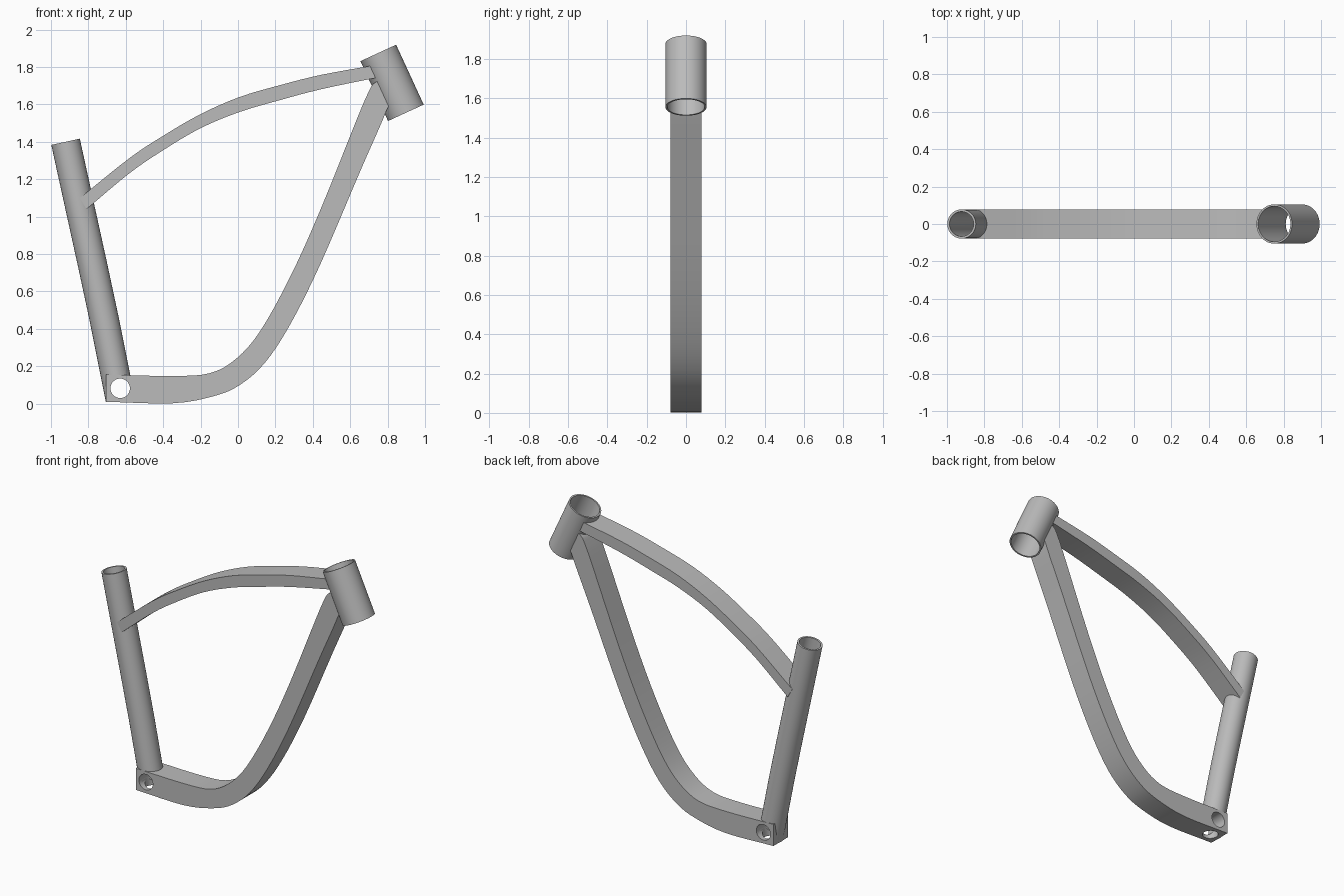
import bpy, bmesh, math
from mathutils import Vector

cube = bpy.data.objects.get("Cube")
if cube:
    bpy.data.objects.remove(cube, do_unlink=True)

GREY = (0.5, 0.5, 0.5, 1)
metal = bpy.data.materials.new("plain_grey_metal")
metal.use_nodes = True
metal.diffuse_color = GREY
metal.node_tree.nodes["Principled BSDF"].inputs["Base Color"].default_value = GREY


def finish(bm, name):
    bmesh.ops.recalc_face_normals(bm, faces=bm.faces)
    mesh = bpy.data.meshes.new(name)
    bm.to_mesh(mesh)
    bm.free()
    mesh.materials.append(metal)
    obj = bpy.data.objects.new(name, mesh)
    bpy.context.collection.objects.link(obj)
    return obj


def smooth_points(points, steps=4):
    """Catmull-Rom curve through points in the side plane."""
    pts = [Vector(p) for p in points]
    pts = [2 * pts[0] - pts[1]] + pts + [2 * pts[-1] - pts[-2]]
    out = []
    for a, b, c, d in zip(pts, pts[1:], pts[2:], pts[3:]):
        for i in range(steps):
            t = i / steps
            out.append(b + (c - a) * t / 2 + (a * 2 - b * 5 + c * 4 - d) * t * t / 2
                       + (b * 3 - a - c * 3 + d) * t ** 3 / 2)
    return out + [pts[-2]]


def bar(name, upper, lower, half):
    """Rectangular beam between an upper and a lower edge curve."""
    bm = bmesh.new()
    rings = []
    for u, l in zip(smooth_points(upper), smooth_points(lower)):
        corners = ((u, -half), (u, half), (l, half), (l, -half))
        rings.append([bm.verts.new((p.x, y, p.y)) for p, y in corners])
    for a, b in zip(rings, rings[1:]):
        for i in range(4):
            j = (i + 1) % 4
            bm.faces.new((a[i], a[j], b[j], b[i]))
    bm.faces.new(rings[0])
    bm.faces.new(rings[-1])
    return finish(bm, name)


def tube(name, path, outer, inner=None, sides=48):
    """Round tube along a side-plane path; solid when no inner radius is given."""
    pts = [Vector(p) for p in path]
    bm = bmesh.new()

    def ring(i, r):
        d = (pts[min(i + 1, len(pts) - 1)] - pts[max(i - 1, 0)]).normalized()
        loop = []
        for k in range(sides):
            a = math.tau * k / sides
            p = pts[i] + Vector((-d.y, d.x)) * r * math.cos(a)
            loop.append(bm.verts.new((p.x, r * math.sin(a), p.y)))
        return loop

    order = range(len(pts))
    rings = [ring(i, outer) for i in order]
    if inner:
        rings += [ring(i, inner) for i in reversed(order)]
        rings.append(rings[0])
    else:
        bm.faces.new(rings[0])
        bm.faces.new(rings[-1])
    for a, b in zip(rings, rings[1:]):
        for k in range(sides):
            j = (k + 1) % sides
            bm.faces.new((a[k], a[j], b[j], b[k]))
    return finish(bm, name)


def cut(obj, cutters):
    bpy.context.view_layer.objects.active = obj
    for c in cutters:
        mod = obj.modifiers.new("cut", 'BOOLEAN')
        mod.operation = 'DIFFERENCE'
        mod.solver = 'EXACT'
        mod.object = c
        bpy.ops.object.modifier_apply(modifier=mod.name)


# Round tubes
head_path = [(.75, 1.875), (.8975, 1.555)]
seat_path = [(-.922, 1.4), (-.775, .73), (-.715, .45), (-.63, .024)]
head_tube = tube("head_tube", head_path, .105, .095)
seat_tube = tube("seat_tube", seat_path, .078, .066)

# Curved lower beam
down_beam = bar(
    "down_beam",
    [(-.705, .155), (-.35, .148), (-.15, .163), (-.01, .24), (.12, .39), (.28, .68),
     (.44, 1.035), (.635, 1.52), (.695, 1.66), (.728, 1.713), (.79, 1.74)],
    [(-.705, .01), (-.35, .002), (-.13, .04), (.01, .1), (.145, .22), (.28, .425),
     (.44, .745), (.65, 1.235), (.76, 1.485), (.8, 1.58), (.86, 1.7)], .0785)

# Arched upper beam
top_beam = bar(
    "top_beam",
    [(-.845, 1.1), (-.58, 1.313), (-.4, 1.432), (-.2, 1.548), (.01, 1.64),
     (.225, 1.703), (.44, 1.757), (.705, 1.805), (.79, 1.82)],
    [(-.81, 1.04), (-.58, 1.232), (-.4, 1.355), (-.2, 1.473), (.01, 1.56),
     (.225, 1.623), (.44, 1.68), (.727, 1.74), (.81, 1.755)], .0785)

# Bores and drilled holes
head_bore = tube("head_bore", [(.7, 1.983), (.95, 1.441)], .1)
seat_bore = tube("seat_bore", seat_path[:2], .07)
bottom_hole = tube("bottom_hole", [(-.63, -.1), (-.63, .08)], .05)
bpy.ops.mesh.primitive_cylinder_add(vertices=48, radius=.052, depth=1,
                                    location=(-.63, 0, .082),
                                    rotation=(math.pi / 2, 0, 0))
axle_hole = bpy.context.object
axle_hole.name = "axle_hole"

cut(down_beam, [head_bore, axle_hole, bottom_hole])
cut(top_beam, [head_bore, seat_bore])
cut(seat_tube, [axle_hole])
for c in (head_bore, seat_bore, bottom_hole, axle_hole):
    bpy.data.objects.remove(c, do_unlink=True)

# Smooth curved surfaces, keep the edges crisp
bpy.ops.object.select_all(action='DESELECT')
for obj in (head_tube, seat_tube, down_beam, top_beam):
    obj.select_set(True)
bpy.context.view_layer.objects.active = head_tube
bpy.ops.object.shade_smooth_by_angle(angle=math.radians(30))
